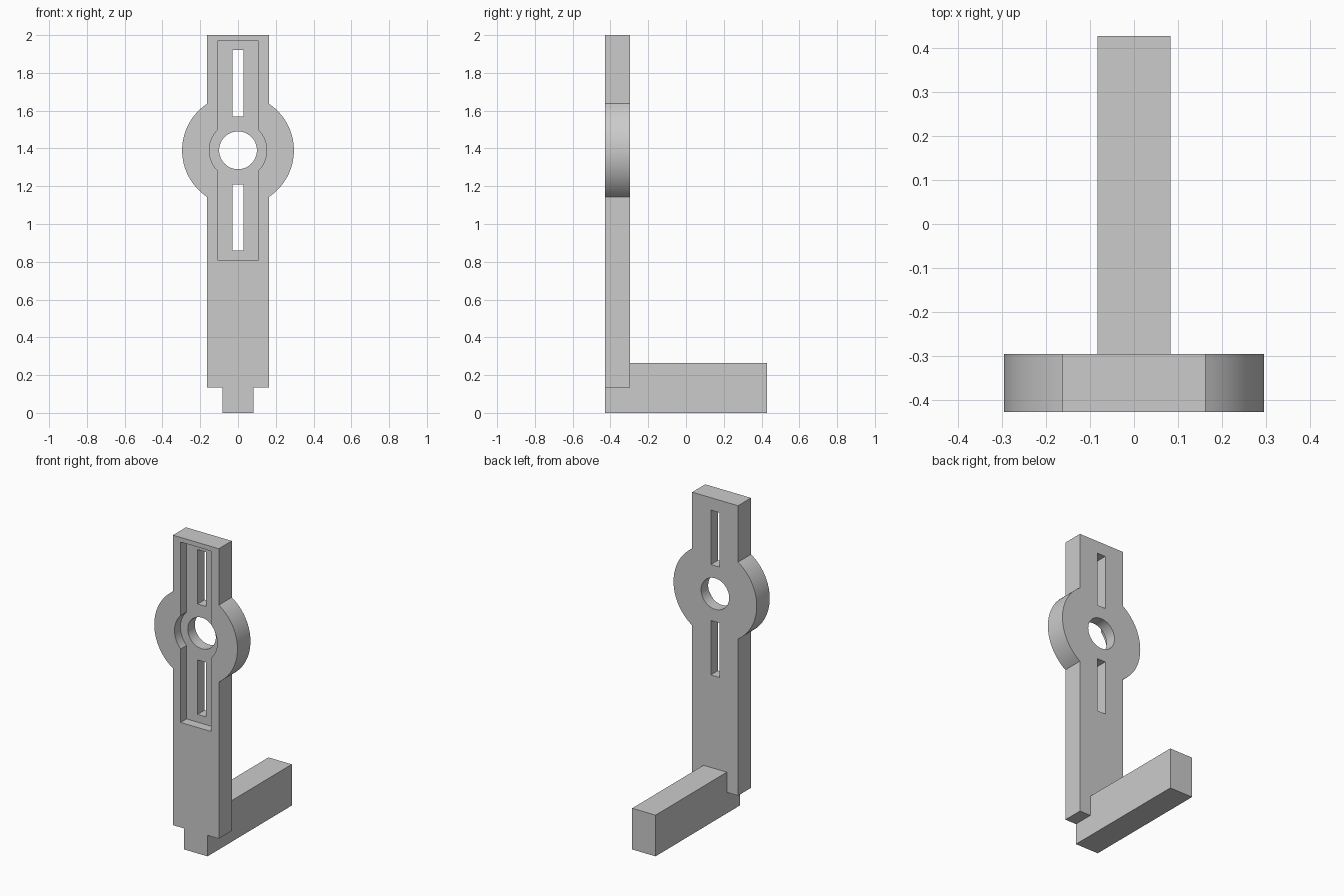
import bpy, bmesh
from math import asin, acos, sin, cos, pi

cube = bpy.data.objects.get("Cube")
if cube:
    bpy.data.objects.remove(cube, do_unlink=True)

FRONT, PLATE_BACK, BACK = -0.428, -0.296, 0.428
HUB_Z = 1.39

grey = bpy.data.materials.new("plain grey")
grey.use_nodes = True
colour = (0.6, 0.6, 0.6, 1)
grey.diffuse_color = colour
grey.node_tree.nodes["Principled BSDF"].inputs["Base Color"].default_value = colour


def prism(name, outline, y0, y1):
    """Extrude an x-z outline from y0 to y1."""
    bm = bmesh.new()
    face = bm.faces.new([bm.verts.new((x, y0, z)) for x, z in outline])
    out = bmesh.ops.extrude_face_region(bm, geom=[face])
    moved = [v for v in out["geom"] if isinstance(v, bmesh.types.BMVert)]
    bmesh.ops.translate(bm, verts=moved, vec=(0, y1 - y0, 0))
    bmesh.ops.recalc_face_normals(bm, faces=bm.faces)
    mesh = bpy.data.meshes.new(name)
    bm.to_mesh(mesh)
    bm.free()
    mesh.materials.append(grey)
    obj = bpy.data.objects.new(name, mesh)
    bpy.context.collection.objects.link(obj)
    return obj


def rect(half, z0, z1):
    return [(-half, z0), (half, z0), (half, z1), (-half, z1)]


def arc(radius, a0, a1, steps):
    return [(radius * cos(a0 + (a1 - a0) * i / steps),
             HUB_Z + radius * sin(a0 + (a1 - a0) * i / steps))
            for i in range(steps + 1)]


def strip_with_hub(half, radius, z0, z1):
    """Upright strip whose sides bulge into a round hub."""
    a = acos(half / radius)
    right = arc(radius, -a, a, 32)
    left = arc(radius, pi - a, pi + a, 32)
    return [(-half, z0), (half, z0)] + right + [(half, z1), (-half, z1)] + left


def combine(target, other, operation):
    mod = target.modifiers.new(other.name, "BOOLEAN")
    mod.operation = operation
    mod.solver = "EXACT"
    mod.object = other
    bpy.context.view_layer.objects.active = target
    bpy.ops.object.modifier_apply(modifier=mod.name)
    bpy.data.objects.remove(other, do_unlink=True)


# Upright plate with its round hub
bracket = prism("bracket", strip_with_hub(0.163, 0.296, 0.135, 2), FRONT, PLATE_BACK)

# Shallow recess in the front, then the slots and hub hole right through
combine(bracket, prism("recess", strip_with_hub(0.108, 0.152, 0.81, 1.97),
                       FRONT - 0.1, FRONT + 0.06), "DIFFERENCE")
for side in (-1, 1):
    z0, z1 = sorted((HUB_Z + side * 0.18, HUB_Z + side * 0.53))
    combine(bracket, prism("slot", rect(0.03, z0, z1), FRONT - 0.1, 0), "DIFFERENCE")
combine(bracket, prism("hub_hole", arc(0.1, 0, 2 * pi, 48)[:-1], FRONT - 0.1, 0), "DIFFERENCE")

# Foot: a bar running back, with a tongue under the plate
foot = prism("foot", rect(0.083, 0, 0.265), FRONT, BACK)
combine(bracket, foot, "UNION")

bpy.ops.object.select_all(action="DESELECT")
bracket.select_set(True)
bpy.context.view_layer.objects.active = bracket
bpy.ops.object.shade_smooth_by_angle()
